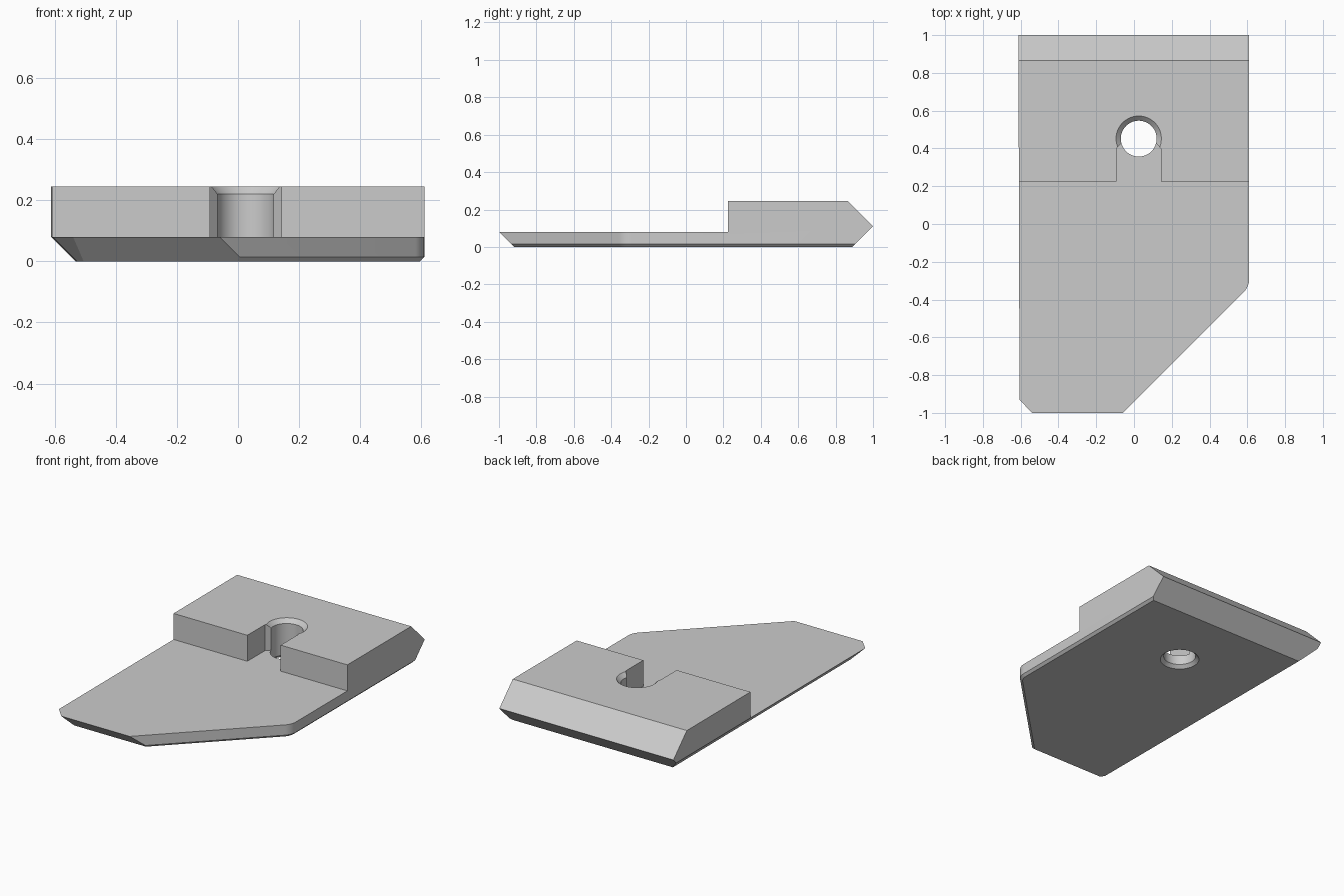
import bpy
import bmesh
from math import cos, sin, radians, tau
from mathutils import Vector

if "Cube" in bpy.data.objects:
    bpy.data.objects.remove(bpy.data.objects["Cube"])

HEIGHT, FLOOR = 0.245, 0.08
HOLE = Vector((0.025, 0.452, 0))


def prism(bm, outline, z0, z1):
    """Extrude a flat outline between two heights."""
    face = bm.faces.new([bm.verts.new((x, y, z0)) for x, y in outline])
    top = bmesh.ops.extrude_face_region(bm, geom=[face])["geom"]
    verts = [v for v in top if isinstance(v, bmesh.types.BMVert)]
    bmesh.ops.translate(bm, verts=verts, vec=(0, 0, z1 - z0))


def slice_off(bm, point, normal):
    """Remove everything beyond a plane and cap the cut."""
    geom = bm.verts[:] + bm.edges[:] + bm.faces[:]
    cut = bmesh.ops.bisect_plane(bm, geom=geom, dist=1e-5, plane_co=point,
                                 plane_no=normal, clear_outer=True)["geom_cut"]
    edges = [e for e in cut if isinstance(e, bmesh.types.BMEdge)]
    bmesh.ops.holes_fill(bm, edges=edges, sides=0)


def finish(bm, name):
    bmesh.ops.recalc_face_normals(bm, faces=bm.faces[:])
    mesh = bpy.data.meshes.new(name)
    bm.to_mesh(mesh)
    bm.free()
    obj = bpy.data.objects.new(name, mesh)
    bpy.context.collection.objects.link(obj)
    return obj


# Plate outline, counter-clockwise; each point holds the undercut of its edge
arc = [(0.51 + 0.1 * cos(radians(a)), -0.29 + 0.1 * sin(radians(a)), 0.015)
       for a in range(-45, 1, 5)]
outline = [(-0.606, -0.93, 0.08), (-0.54, -1, 0.08), (-0.06, -1, 0.015),
           *arc, (0.61, 1, 0.11), (-0.612, 1, 0.08)]

# Solid body with 45 degree undercuts and a sloped rear top
bm = bmesh.new()
prism(bm, [p[:2] for p in outline], 0, HEIGHT)
for (x0, y0, d), (x1, y1, _) in zip(outline, outline[1:] + outline[:1]):
    out = Vector((y1 - y0, x0 - x1, 0)).normalized()
    slice_off(bm, (x0, y0, d), out - Vector((0, 0, 1)))
slice_off(bm, (0, 1, 0.11), (0, 1, 1))
body = finish(bm, "clamp_plate")

# Cutter for the low front tongue and the slot leading to the hole
half = [(0.09, 0.43), (0.117, 0.40), (0.117, 0.225), (1, 0.225), (1, -1.2)]
bm = bmesh.new()
prism(bm, [(HOLE.x + x, y) for x, y in half]
      + [(HOLE.x - x, y) for x, y in reversed(half)], FLOOR, 0.4)
step_cutter = finish(bm, "step_cutter")

# Cutter for the round hole, flared at both ends
SIDES = 48
profile = [(0.125, -0.01), (0.095, 0.02), (0.095, 0.22), (0.13, 0.255)]
bm = bmesh.new()
rings = [[bm.verts.new(HOLE + Vector((r * cos(tau * i / SIDES),
                                      r * sin(tau * i / SIDES), z)))
          for i in range(SIDES)] for r, z in profile]
for low, high in zip(rings, rings[1:]):
    for i in range(SIDES):
        j = (i + 1) % SIDES
        bm.faces.new((low[i], low[j], high[j], high[i]))
bm.faces.new(rings[0])
bm.faces.new(rings[-1])
hole_cutter = finish(bm, "hole_cutter")

# Apply the cuts and drop the cutters
bpy.ops.object.select_all(action="DESELECT")
body.select_set(True)
bpy.context.view_layer.objects.active = body
for cutter in (step_cutter, hole_cutter):
    mod = body.modifiers.new(cutter.name, "BOOLEAN")
    mod.operation = "DIFFERENCE"
    mod.solver = "EXACT"
    mod.object = cutter
    bpy.ops.object.modifier_apply(modifier=mod.name)
    bpy.data.objects.remove(cutter)

# Plain grey finish
grey = bpy.data.materials.new("plain_grey")
grey.use_nodes = True
colour = (0.6, 0.6, 0.6, 1)
grey.diffuse_color = colour
grey.node_tree.nodes["Principled BSDF"].inputs["Base Color"].default_value = colour
body.data.materials.clear()
body.data.materials.append(grey)
bpy.ops.object.shade_smooth_by_angle(angle=radians(20))
